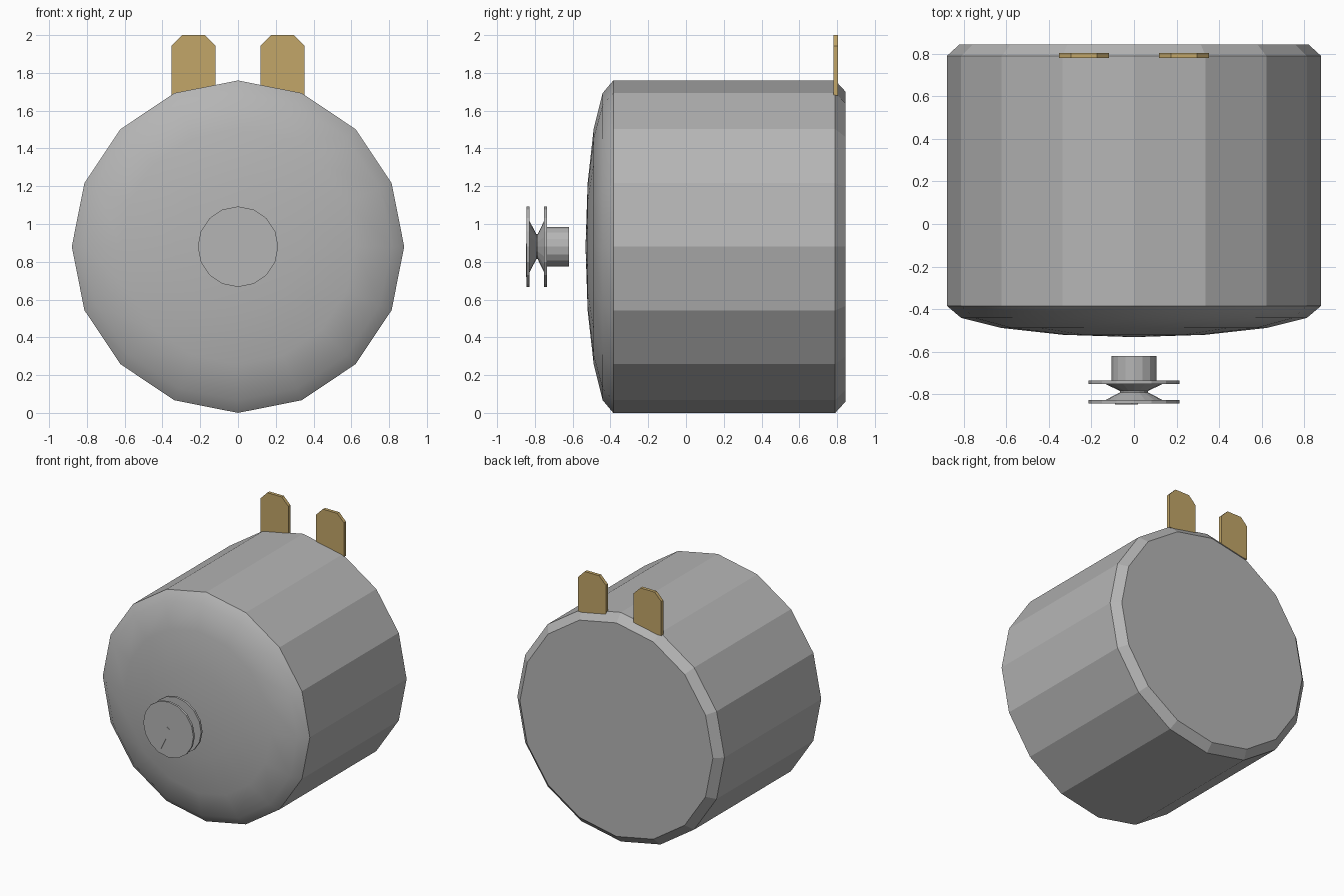
import bpy, bmesh, math
from mathutils import Matrix

if "Cube" in bpy.data.objects:
    bpy.data.objects.remove(bpy.data.objects["Cube"])

SIDES = 16
AXIS_Z = 0.88


def material(name, rgb):
    m = bpy.data.materials.new(name)
    m.use_nodes = True
    m.diffuse_color = (*rgb, 1)
    m.node_tree.nodes["Principled BSDF"].inputs["Base Color"].default_value = (*rgb, 1)
    return m


steel = material("steel grey", (0.46, 0.46, 0.46))
brass = material("brass", (0.54, 0.38, 0.14))


def finish(name, bm, mat):
    bmesh.ops.recalc_face_normals(bm, faces=bm.faces)
    mesh = bpy.data.meshes.new(name)
    bm.to_mesh(mesh)
    bm.free()
    mesh.materials.append(mat)
    obj = bpy.data.objects.new(name, mesh)
    bpy.context.collection.objects.link(obj)
    return obj


def lathe(name, profile, mat):
    """Turn (y, radius) points around the motor axis; zero radius makes a pole."""
    bm = bmesh.new()
    rings = []
    for y, r in profile:
        if r == 0:
            rings.append([bm.verts.new((0, y, AXIS_Z))] * SIDES)
            continue
        angles = [math.tau * i / SIDES for i in range(SIDES)]
        rings.append([bm.verts.new((r * math.sin(a), y, AXIS_Z + r * math.cos(a)))
                      for a in angles])
    for a, b in zip(rings, rings[1:]):
        for i in range(SIDES):
            j = (i + 1) % SIDES
            bm.faces.new(list(dict.fromkeys((a[i], a[j], b[j], b[i]))))
    for ring, (_, r) in ((rings[0], profile[0]), (rings[-1], profile[-1])):
        if r:
            bm.faces.new(ring)
    return finish(name, bm, mat)


def plate(name, outline, y0, y1, mat):
    """Extrude an (x, z) outline from y0 to y1."""
    bm = bmesh.new()
    face = bm.faces.new([bm.verts.new((x, y0, z)) for x, z in outline])
    ext = bmesh.ops.extrude_face_region(bm, geom=[face])
    verts = [v for v in ext["geom"] if isinstance(v, bmesh.types.BMVert)]
    bmesh.ops.translate(bm, verts=verts, vec=(0, y1 - y0, 0))
    return finish(name, bm, mat)


# Motor can: shallow domed front, straight wall, bevelled flat back
dome = [(-0.385 - 0.147 * math.cos(t), 0.88 * math.sin(t))
        for t in (math.pi / 8 * k for k in range(5))]
dome[0] = (dome[0][0], 0)
can = lathe("motor_can", dome + [(0.79, 0.88), (0.845, 0.82)], steel)
for f in can.data.polygons:
    f.use_smooth = f.center.y < -0.39
# Keep the rim between dome and wall crisp
for e in can.data.edges:
    if all(abs(can.data.vertices[v].co.y + 0.385) < 1e-3 for v in e.vertices):
        e.use_edge_sharp = True

# Pulley: two flanges with a V groove between them
lathe("pulley", [(-0.845, 0.213), (-0.828, 0.213), (-0.828, 0.135), (-0.792, 0.066),
                 (-0.785, 0.066), (-0.752, 0.135), (-0.752, 0.213), (-0.735, 0.213)], steel)

# Collar behind the pulley
lathe("pulley_collar", [(-0.735, 0.105), (-0.62, 0.105)], steel)

# Slanted key mark on the pulley face
key = plate("pulley_key", [(-0.016, -0.17), (0.016, -0.17), (0.016, 0.01), (-0.016, 0.01)],
            -0.848, -0.842, steel)
key.data.transform(Matrix.Translation((0, 0, AXIS_Z)) @ Matrix.Rotation(math.radians(26), 4, "Y"))

# Brass terminals with clipped top corners
for side, s in (("left", 1), ("right", -1)):
    outline = [(0.118, 1.68), (0.353, 1.68), (0.353, 1.943), (0.297, 2.0),
               (0.175, 2.0), (0.118, 1.943)]
    plate(f"{side}_terminal", [(s * x, z) for x, z in outline], 0.78, 0.805, brass)
